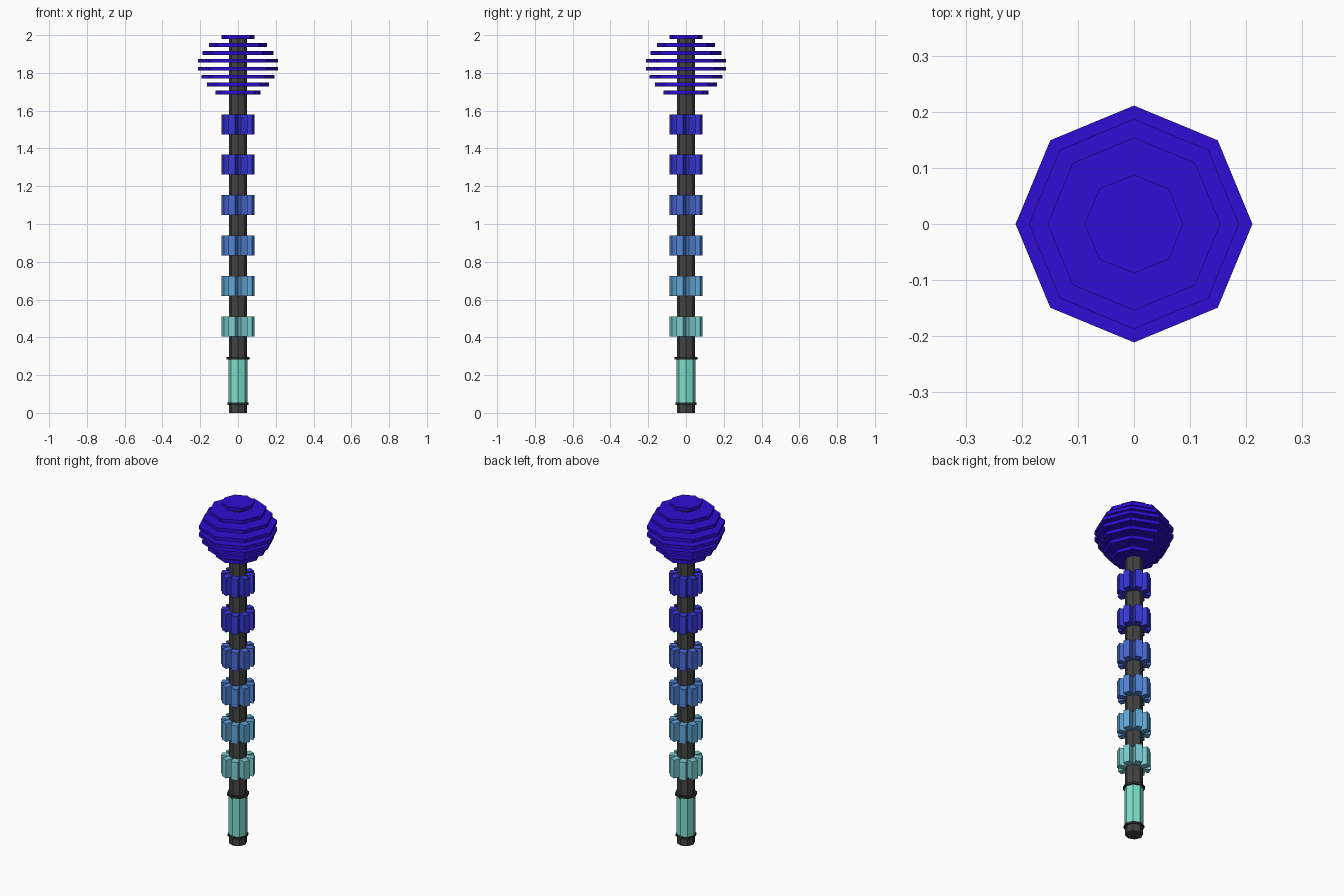
import bpy
import bmesh
from math import cos, sin, pi, radians
from mathutils import Matrix

cube = bpy.data.objects.get("Cube")
if cube:
    bpy.data.objects.remove(cube, do_unlink=True)

SIDES = 8
SHAFT_R = 0.048


def material(name, r, g, b):
    """Flat colour from 0-255 display values, stored as linear."""
    def lin(v):
        v /= 255
        return v / 12.92 if v <= 0.04045 else ((v + 0.055) / 1.055) ** 2.4
    colour = (lin(r), lin(g), lin(b), 1)
    mat = bpy.data.materials.new(name)
    mat.use_nodes = True
    mat.diffuse_color = colour
    node = next(n for n in mat.node_tree.nodes if n.type == 'BSDF_PRINCIPLED')
    node.inputs["Base Color"].default_value = colour
    return mat


def finish(bm, name, mat):
    bmesh.ops.recalc_face_normals(bm, faces=bm.faces[:])
    mesh = bpy.data.meshes.new(name)
    bm.to_mesh(mesh)
    bm.free()
    mesh.materials.append(mat)
    obj = bpy.data.objects.new(name, mesh)
    bpy.context.collection.objects.link(obj)
    return obj


def add_prism(bm, radius, low, high):
    """Octagonal prism with corners on the x and y axes."""
    ring = [bm.verts.new((radius * cos(2 * pi * i / SIDES),
                          radius * sin(2 * pi * i / SIDES), low))
            for i in range(SIDES)]
    base = bm.faces.new(ring)
    top = bmesh.ops.extrude_face_region(bm, geom=[base])
    # extrusion drops the source face, so close the bottom again
    verts = [v for v in top["geom"] if isinstance(v, bmesh.types.BMVert)]
    bmesh.ops.translate(bm, verts=verts, vec=(0, 0, high - low))
    if not base.is_valid:
        bm.faces.new(ring)


def prism(name, radius, low, high, mat):
    bm = bmesh.new()
    add_prism(bm, radius, low, high)
    return finish(bm, name, mat)


def flanged_ring(name, low, high, mat, reach=0.0877):
    """Eight blocks, one standing out from each side of the shaft."""
    bm = bmesh.new()
    inner = SHAFT_R * cos(pi / SIDES) - 0.004
    width = 2 * SHAFT_R * sin(pi / SIDES)
    for i in range(SIDES):
        turn = Matrix.Rotation(2 * pi * (i + 0.5) / SIDES, 4, 'Z')
        place = Matrix.Translation(((inner + reach) / 2, 0, (low + high) / 2))
        size = Matrix.Diagonal((reach - inner, width, high - low, 1))
        bmesh.ops.create_cube(bm, size=1, matrix=turn @ place @ size)
    return finish(bm, name, mat)


charcoal = material("charcoal", 66, 66, 66)
black = material("collar black", 48, 48, 48)
aqua = material("grip aqua", 124, 222, 203)
violet = material("head violet blue", 47, 12, 210)
ring_colours = [
    material("pale teal", 125, 205, 208),
    material("sky blue", 98, 168, 214),
    material("steel blue", 82, 133, 214),
    material("cornflower blue", 72, 105, 212),
    material("royal blue", 56, 56, 215),
    material("deep blue", 54, 51, 215),
]

# Shaft, grip and its two collars
prism("shaft", SHAFT_R, 0, 1.99, charcoal)
prism("grip", 0.051, 0.05, 0.287, aqua)
prism("lower_collar", 0.056, 0.043, 0.055, black)
prism("upper_collar", 0.06, 0.282, 0.295, black)

# Rings fading from teal to blue up the shaft
for i, mat in enumerate(ring_colours):
    low = 0.405 + 0.214 * i
    flanged_ring(f"ring_{i + 1}", low, low + 0.106, mat)

# Head of stacked discs, bottom to top
disc_radii = [0.12, 0.163, 0.193, 0.211, 0.211, 0.187, 0.154, 0.088]
for i, radius in enumerate(disc_radii):
    high = 1.706 + 0.042 * i
    prism(f"head_disc_{i + 1}", radius, high - 0.02, high, violet)
